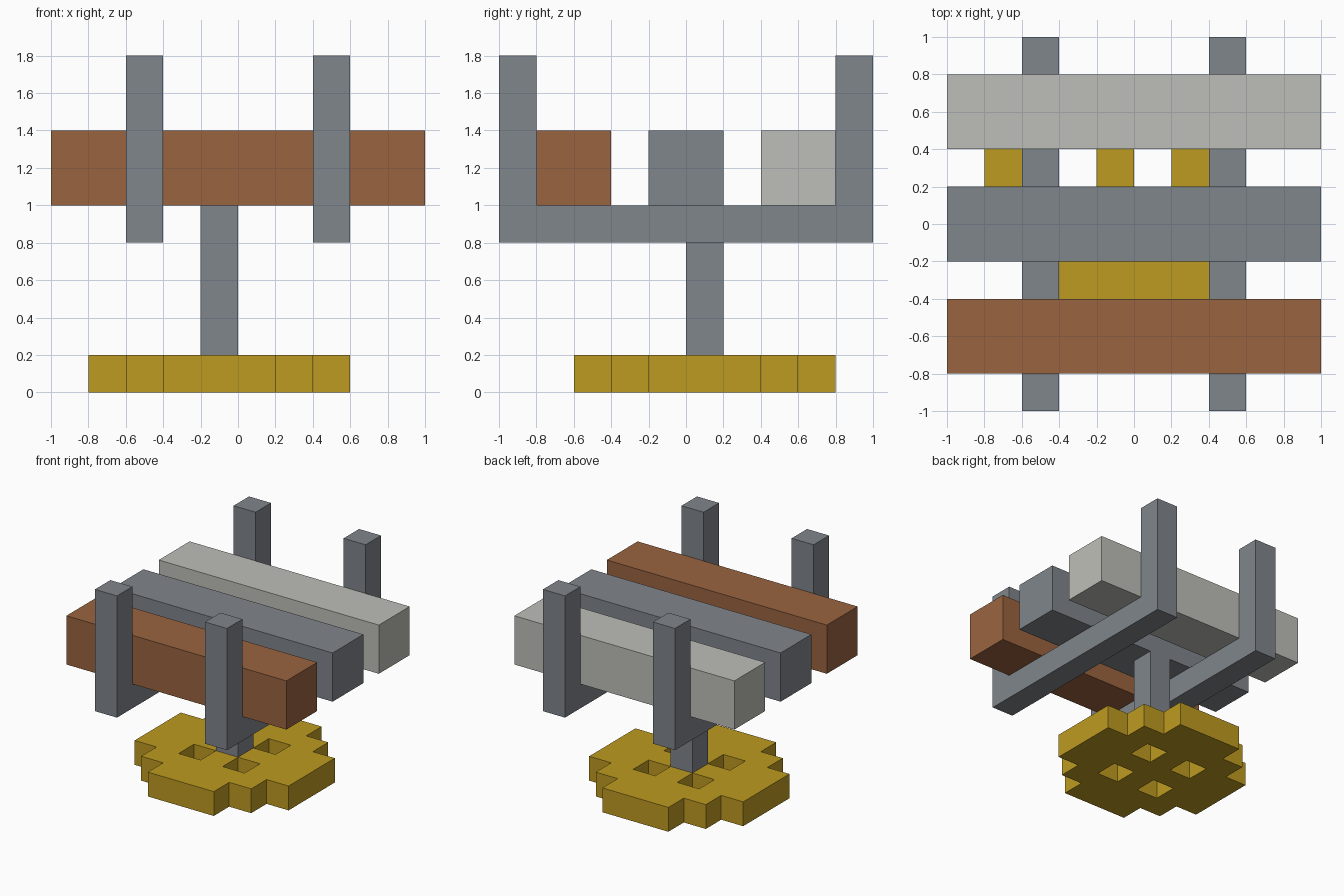
import bpy
import bmesh
from mathutils import Vector

cube = bpy.data.objects.get("Cube")
if cube:
    bpy.data.objects.remove(cube, do_unlink=True)


def material(name, rgb):
    mat = bpy.data.materials.new(name)
    mat.use_nodes = True
    mat.diffuse_color = (*rgb, 1)
    mat.node_tree.nodes["Principled BSDF"].inputs["Base Color"].default_value = (*rgb, 1)
    return mat


grey = material("steel grey", (0.216, 0.237, 0.262))
brown = material("copper brown", (0.323, 0.127, 0.051))
pale = material("pale grey", (0.515, 0.521, 0.479))
gold = material("gold", (0.515, 0.328, 0.015))


def finish(name, bm, mat):
    bmesh.ops.recalc_face_normals(bm, faces=bm.faces)
    mesh = bpy.data.meshes.new(name)
    bm.to_mesh(mesh)
    bm.free()
    mesh.materials.append(mat)
    obj = bpy.data.objects.new(name, mesh)
    bpy.context.collection.objects.link(obj)
    return obj


def box(name, low, high, mat):
    low, high = Vector(low), Vector(high)
    bm = bmesh.new()
    bmesh.ops.create_cube(bm, size=1)
    bmesh.ops.scale(bm, vec=high - low, verts=bm.verts)
    bmesh.ops.translate(bm, vec=(low + high) / 2, verts=bm.verts)
    return finish(name, bm, mat)


def extrude(bm, offset):
    geom = bmesh.ops.extrude_face_region(bm, geom=bm.faces[:])["geom"]
    verts = [g for g in geom if isinstance(g, bmesh.types.BMVert)]
    bmesh.ops.translate(bm, vec=offset, verts=verts)


# Stepped round base with four square holes around the post
CELL = 0.2
PATTERN = ["..###..",
           ".#####.",
           "##.#.##",
           "#######",
           "##.#.##",
           ".#####.",
           "..###.."]
bm = bmesh.new()
for row, line in enumerate(PATTERN):
    for col, mark in enumerate(line):
        if mark == "#":
            x, y = -0.8 + col * CELL, -0.6 + row * CELL
            corners = [(x, y), (x + CELL, y), (x + CELL, y + CELL), (x, y + CELL)]
            bm.faces.new([bm.verts.new((*c, 0)) for c in corners])
bmesh.ops.remove_doubles(bm, verts=bm.verts, dist=0.001)
# Keep the underside in place while the top is raised
bottom = bmesh.ops.duplicate(bm, geom=bm.faces[:])["geom"]
bottom_faces = [g for g in bottom if isinstance(g, bmesh.types.BMFace)]
top_faces = [f for f in bm.faces if f not in set(bottom_faces)]
geom = bmesh.ops.extrude_face_region(bm, geom=top_faces)["geom"]
bmesh.ops.translate(bm, vec=(0, 0, CELL),
                    verts=[g for g in geom if isinstance(g, bmesh.types.BMVert)])
bmesh.ops.remove_doubles(bm, verts=bm.verts, dist=0.001)
finish("base_disc", bm, gold)

# Central post
box("post", (-0.2, 0, 0.2), (0, 0.2, 1.0), grey)

# Two U-shaped cradles
PROFILE = [(-1, 0.8), (1, 0.8), (1, 1.8), (0.8, 1.8),
           (0.8, 1.0), (-0.8, 1.0), (-0.8, 1.8), (-1, 1.8)]
for name, x in (("right_cradle", -0.6), ("left_cradle", 0.4)):
    bm = bmesh.new()
    bm.faces.new([bm.verts.new((x, y, z)) for y, z in PROFILE])
    face = bm.faces[:]
    geom = bmesh.ops.extrude_face_region(bm, geom=face, use_keep_orig=True)["geom"]
    bmesh.ops.translate(bm, vec=(0.2, 0, 0),
                        verts=[g for g in geom if isinstance(g, bmesh.types.BMVert)])
    finish(name, bm, grey)

# Three long bars resting on the cradles
for name, y, mat in (("front_bar", -0.8, brown),
                     ("middle_bar", -0.2, grey),
                     ("back_bar", 0.4, pale)):
    box(name, (-1, y, 1.0), (1, y + 0.4, 1.4), mat)
